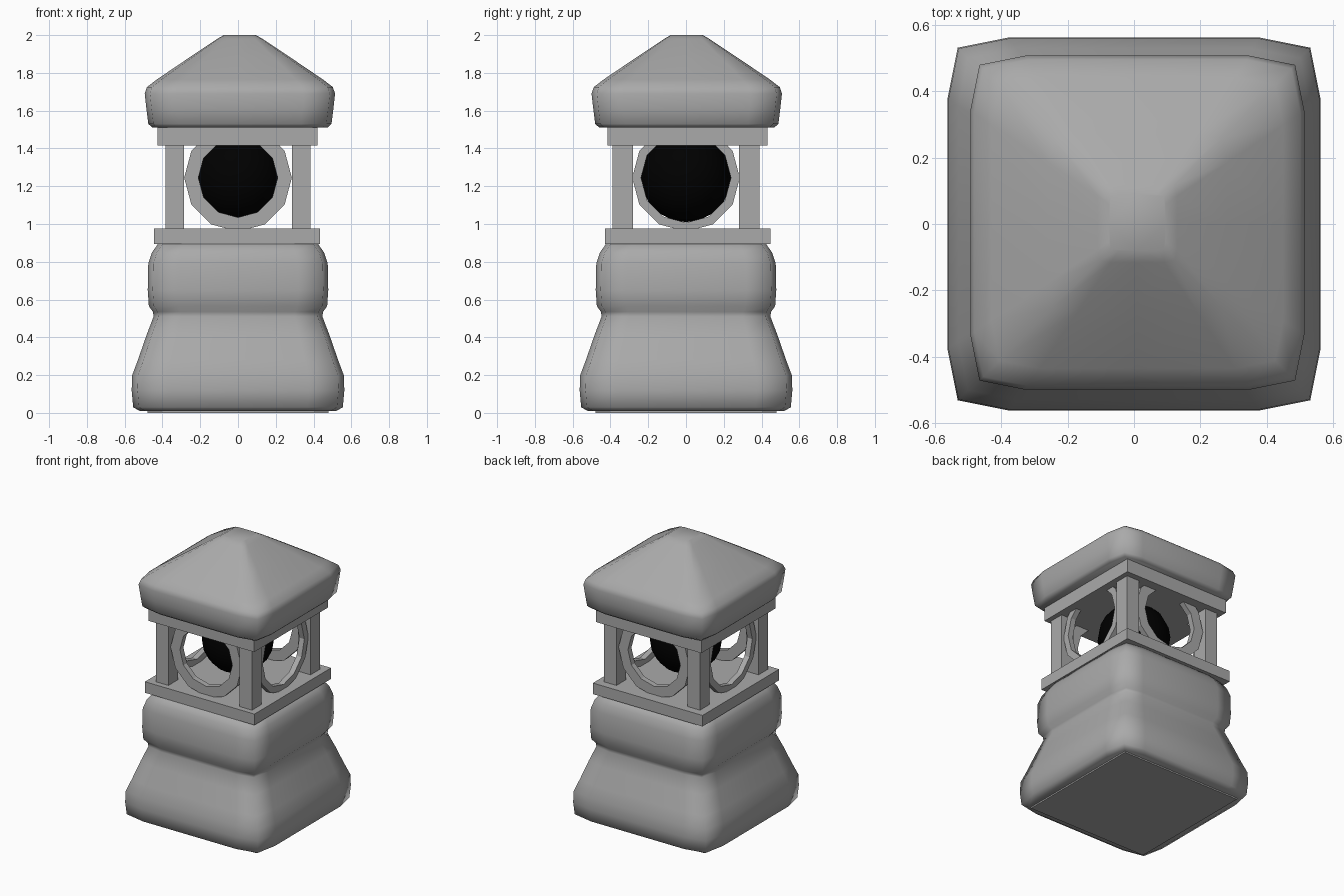
import bpy, bmesh, math

if "Cube" in bpy.data.objects:
    bpy.data.objects.remove(bpy.data.objects["Cube"])

# Rounded-square outline, repeated for the four corners
QUARTER = [(1, 0.67), (0.945, 0.945), (0.67, 1), (0, 1)]
OUTLINE = []
for k in range(4):
    c, s = round(math.cos(k * math.pi / 2)), round(math.sin(k * math.pi / 2))
    OUTLINE += [(x * c - y * s, x * s + y * c) for x, y in QUARTER]


def material(name, value):
    mat = bpy.data.materials.new(name)
    mat.diffuse_color = (value, value, value, 1)
    mat.use_nodes = True
    mat.node_tree.nodes["Principled BSDF"].inputs["Base Color"].default_value = mat.diffuse_color
    return mat


STONE = material("dark_stone", 0.4)
BLACK = material("black", 0.0)


def finish(name, bm, smooth=None, mat=STONE):
    bmesh.ops.recalc_face_normals(bm, faces=bm.faces)
    me = bpy.data.meshes.new(name)
    bm.to_mesh(me)
    bm.free()
    me.materials.append(mat)
    ob = bpy.data.objects.new(name, me)
    bpy.context.collection.objects.link(ob)
    if smooth:
        bpy.ops.object.select_all(action='DESELECT')
        ob.select_set(True)
        bpy.context.view_layer.objects.active = ob
        bpy.ops.object.shade_smooth_by_angle(angle=math.radians(smooth))
    return ob


def loft(name, profile, cx=0, cy=0):
    """Stack rounded-square rings given as (half width, z)."""
    bm = bmesh.new()
    rings = [[bm.verts.new((cx + x * r, cy + y * r, z)) for x, y in OUTLINE]
             for r, z in profile]
    n = len(OUTLINE)
    for a, b in zip(rings, rings[1:]):
        for i in range(n):
            j = (i + 1) % n
            bm.faces.new((a[i], a[j], b[j], b[i]))
    bm.faces.new(rings[0])
    bm.faces.new(rings[-1])
    return finish(name, bm, 80)


def box(name, x0, x1, y0, y1, z0, z1):
    bm = bmesh.new()
    bmesh.ops.create_cube(bm, size=1)
    for v in bm.verts:
        v.co = ((x0 + x1) / 2 + v.co.x * (x1 - x0),
                (y0 + y1) / 2 + v.co.y * (y1 - y0),
                (z0 + z1) / 2 + v.co.z * (z1 - z0))
    return finish(name, bm)


def window_ring(name, turn, inner):
    """Twelve-sided ring standing in one side of the lantern."""
    bm = bmesh.new()
    section = [(0.285, -0.365), (inner, -0.365), (inner, -0.325), (0.285, -0.325)]
    n = 12
    loops = []
    for i in range(n):
        a = math.tau * i / n
        loops.append([bm.verts.new((r * math.cos(a), y, 1.245 + r * math.sin(a)))
                      for r, y in section])
    for i in range(n):
        a, b = loops[i], loops[(i + 1) % n]
        for k in range(4):
            m = (k + 1) % 4
            bm.faces.new((a[k], a[m], b[m], b[k]))
    ob = finish(name, bm)
    ob.rotation_euler.z = turn


# Stone base with waist and bulging collar
loft("stone_base", [(0.52, 0.01), (0.555, 0.03), (0.563, 0.12), (0.56, 0.2),
                    (0.53, 0.28), (0.485, 0.41), (0.447, 0.51), (0.45, 0.535),
                    (0.472, 0.565), (0.478, 0.65), (0.475, 0.79), (0.455, 0.85),
                    (0.42, 0.9)])
box("base_underside", -0.48, 0.48, -0.48, 0.48, 0.0, 0.02)

# Lamp chamber floor and ceiling
box("lower_slab", -0.445, 0.433, -0.43, 0.447, 0.895, 0.975)
box("upper_slab", -0.425, 0.42, -0.415, 0.432, 1.415, 1.52)

# Corner posts
for sx in (-1, 1):
    for sy in (-1, 1):
        cx, cy = sx * 0.335, sy * 0.335
        box("corner_post", cx - 0.05, cx + 0.05, cy - 0.054, cy + 0.054, 0.96, 1.43)

# Round window frames
window_ring("front_window_ring", 0, 0.21)
window_ring("back_window_ring", math.pi, 0.21)
window_ring("right_window_ring", math.pi / 2, 0.238)
window_ring("left_window_ring", -math.pi / 2, 0.238)

# Black lamp globe
bm = bmesh.new()
bmesh.ops.create_uvsphere(bm, u_segments=16, v_segments=10, radius=0.24)
globe = finish("lamp_globe", bm, 60, BLACK)
globe.location.z = 1.25

# Hipped roof
loft("roof", [(0.465, 1.512), (0.485, 1.53), (0.495, 1.61), (0.504, 1.69),
              (0.492, 1.725), (0.44, 1.765), (0.27, 1.88), (0.12, 1.98),
              (0.085, 2.0)], 0.01, 0.004)
